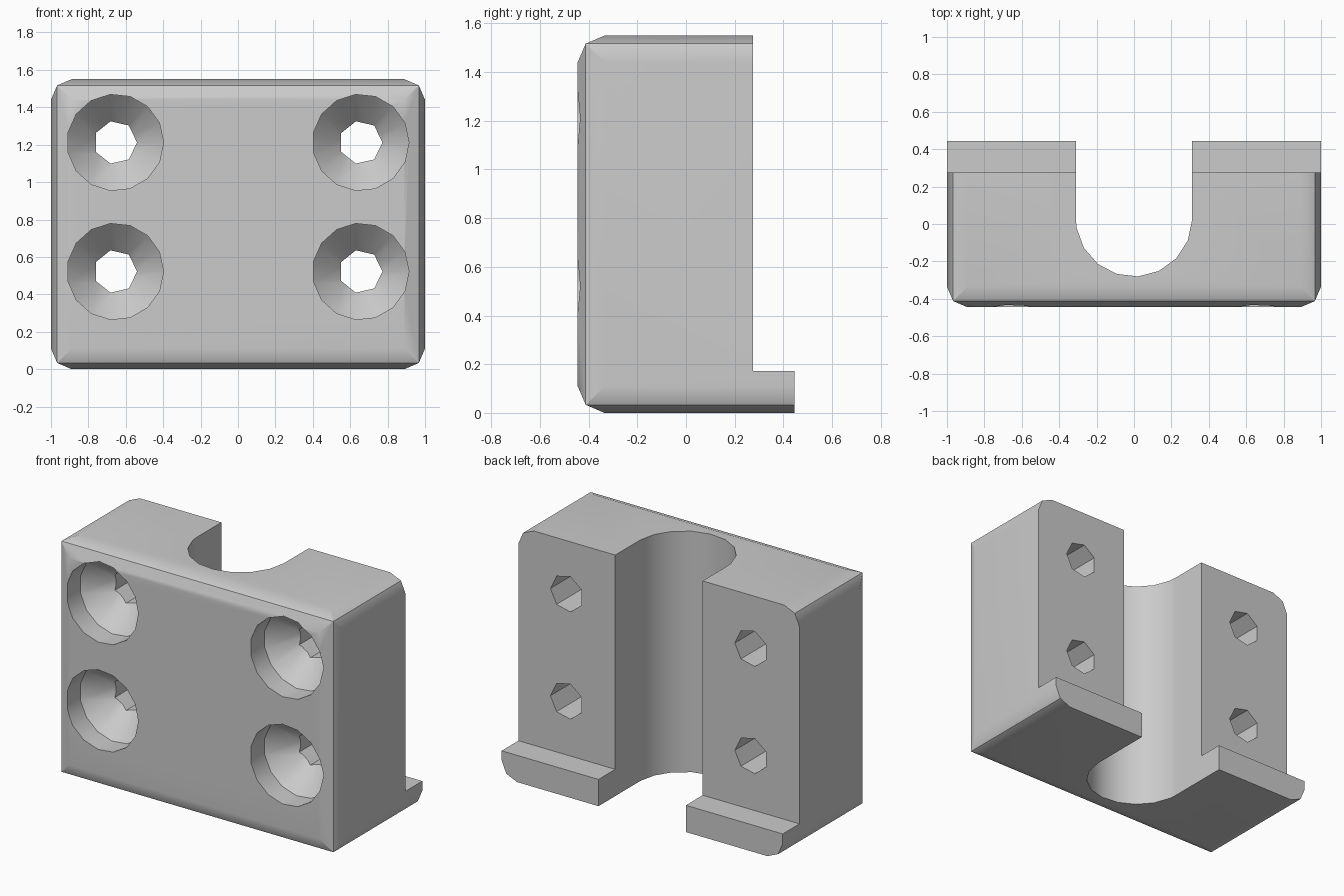
import bpy, bmesh
from math import radians, cos, sin, tau

if "Cube" in bpy.data.objects:
    bpy.data.objects.remove(bpy.data.objects["Cube"])

grey = bpy.data.materials.new("plain grey")
grey.diffuse_color = (0.6, 0.6, 0.6, 1)
grey.use_nodes = True
grey.node_tree.nodes["Principled BSDF"].inputs["Base Color"].default_value = grey.diffuse_color


def convex(name, points):
    """Convex solid from points, with coplanar triangles merged."""
    bm = bmesh.new()
    verts = [bm.verts.new(p) for p in points]
    bmesh.ops.convex_hull(bm, input=verts)
    bmesh.ops.dissolve_limit(bm, angle_limit=radians(0.5), verts=bm.verts[:], edges=bm.edges[:])
    bmesh.ops.recalc_face_normals(bm, faces=bm.faces[:])
    me = bpy.data.meshes.new(name)
    bm.to_mesh(me)
    bm.free()
    me.materials.append(grey)
    ob = bpy.data.objects.new(name, me)
    bpy.context.collection.objects.link(ob)
    return ob


def ring(cx, cz, r, n, y):
    return [(cx + r * cos(tau * i / n), y, cz + r * sin(tau * i / n)) for i in range(n)]


def cut(target, cutter):
    cutter.hide_render = True
    mod = target.modifiers.new("cut", 'BOOLEAN')
    mod.operation = 'DIFFERENCE'
    mod.solver = 'EXACT'
    mod.object = cutter
    bpy.context.view_layer.objects.active = target
    bpy.ops.object.modifier_apply(modifier=mod.name)
    bpy.data.objects.remove(cutter, do_unlink=True)


# Block with two-step rounded, mitred edges everywhere except the back
H, Y, R, M = 1.55, 0.445, 0.11, 0.033
pts = []
for sx in (-1, 1):
    for sz in (-1, 1):
        def at(inx, y, inz):
            return (sx * (1 - inx), y, H / 2 + sz * (H / 2 - inz))
        pts.append(at(R, -Y, R))
        for inx, inz, front in ((0, R, R), (M, M, M), (R, 0, R)):
            pts += [at(inx, -Y + front, inz), at(inx, Y, inz)]
block = convex("clamp_block", pts)

# Step at the back that leaves the bottom lip
cut(block, convex("back_step", [(x, y, z) for x in (-1.5, 1.5)
                                for y in (0.275, 1) for z in (0.172, 2)]))

# U-shaped channel running from bottom to top
arc = [radians(-170.7 + 360 / 17 * i) for i in range(9)]
u = [(0.311 * cos(a), 0.03 + 0.311 * sin(a)) for a in arc]
u += [(0.311, 0.8), (-0.311, 0.8), (-0.311, 0.03)]
cut(block, convex("channel", [(x, y, z) for x, y in u for z in (-0.5, 2)]))

# Four countersunk screw holes
for x in (-0.656, 0.656):
    for z in (0.522, 1.212):
        head = ring(x, z, 0.258, 15, -0.7) + ring(x, z, 0.258, 15, -0.305)
        cut(block, convex("countersink", head + [(x, -0.047, z)]))
        cut(block, convex("screw_hole", ring(x, z, 0.116, 7, -0.6) + ring(x, z, 0.116, 7, 0.6)))

# Smooth small angles, keep hard edges and flat main faces
bpy.ops.object.select_all(action='DESELECT')
block.select_set(True)
bpy.context.view_layer.objects.active = block
bpy.ops.object.shade_smooth_by_angle(angle=radians(30))
wn = block.modifiers.new("flat faces", 'WEIGHTED_NORMAL')
wn.keep_sharp = True
